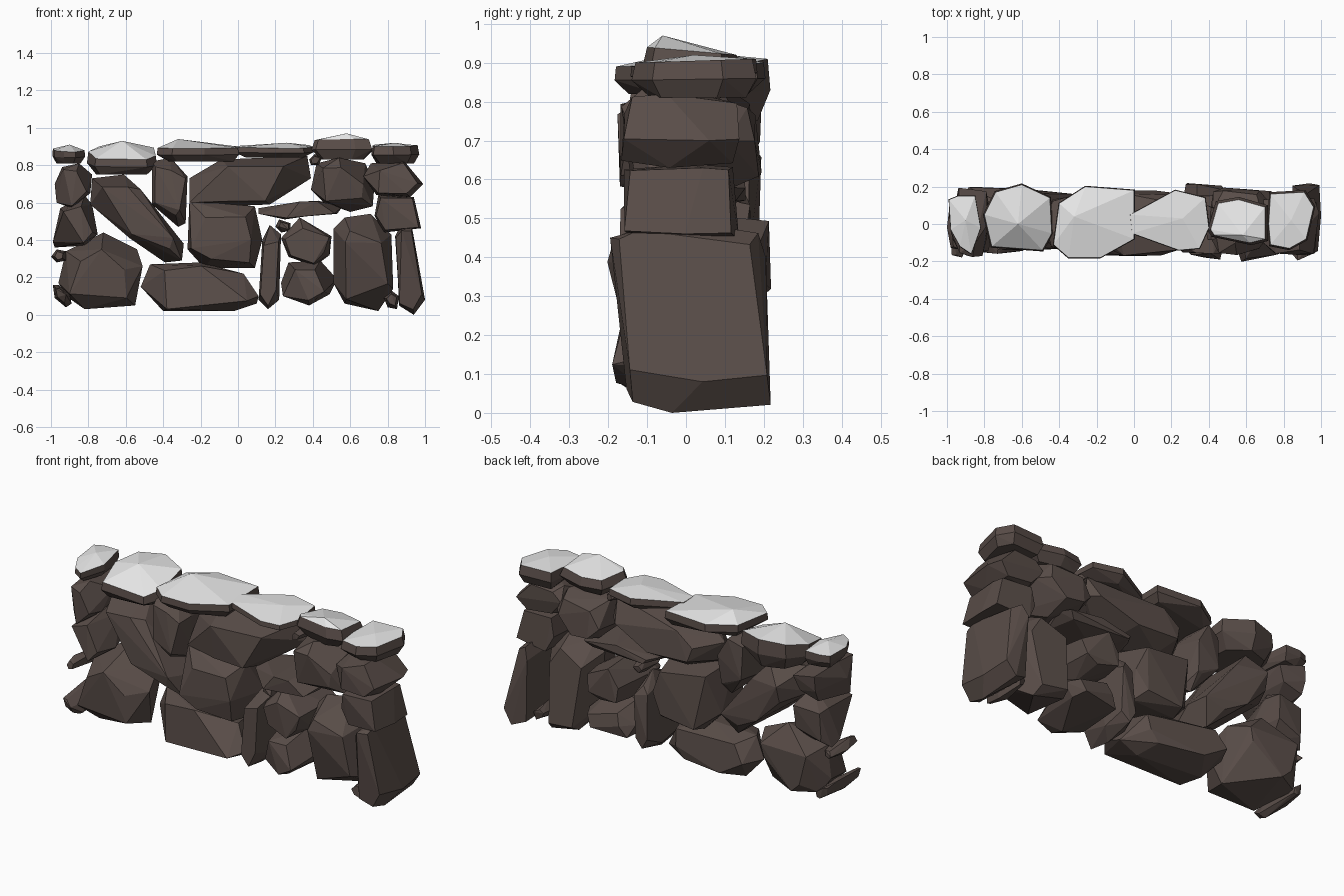
import bpy
import bmesh
import math
import random
from mathutils import Vector

if "Cube" in bpy.data.objects:
    bpy.data.objects.remove(bpy.data.objects["Cube"])


def material(name, colour):
    mat = bpy.data.materials.new(name)
    mat.use_nodes = True
    mat.diffuse_color = colour
    mat.node_tree.nodes["Principled BSDF"].inputs["Base Color"].default_value = colour
    return mat


STONE = material("brown_stone", (0.1, 0.074, 0.065, 1))
SNOW = material("white_snow", (0.8, 0.8, 0.8, 1))
rng = random.Random(11)


def hull_object(name, points, location, materials):
    """Wrap points in a faceted convex hull; snow lies on its upward faces."""
    bm = bmesh.new()
    for p in points:
        bm.verts.new(p)
    hull = bmesh.ops.convex_hull(bm, input=bm.verts)
    loose = {v for v in hull["geom_interior"] + hull["geom_unused"]
             if isinstance(v, bmesh.types.BMVert) and v.is_valid}
    bmesh.ops.delete(bm, geom=list(loose), context="VERTS")
    bmesh.ops.dissolve_limit(bm, angle_limit=math.radians(6),
                             verts=bm.verts, edges=bm.edges)
    bmesh.ops.recalc_face_normals(bm, faces=bm.faces)
    if SNOW in materials:
        for face in bm.faces:
            face.material_index = int(face.normal.z > 0.6)
    mesh = bpy.data.meshes.new(name)
    bm.to_mesh(mesh)
    bm.free()
    for mat in materials:
        mesh.materials.append(mat)
    obj = bpy.data.objects.new(name, mesh)
    obj.location = location
    bpy.context.collection.objects.link(obj)


def stone(name, profile, front=-17, back=17, keep=(0.55, 0.92), rim=0.6, turn=0, lean=0):
    """Chiselled block: a front profile (in hundredths) narrowing to front and back faces.
    Turn and lean shear its depth along x and z."""
    outline = [Vector((x, 0, z)) / 100 for x, z in profile]
    centre = sum(outline, Vector()) / len(outline)
    centre.y, half = (front + back) / 200, (back - front) / 200
    points = []
    for i, p in enumerate(outline):
        offset = Vector((p.x - centre.x, 0, p.z - centre.z))
        # widest ring, wandering in depth
        points.append(offset + Vector((0, half * rng.uniform(-rim, rim), 0)))
        # rough front and back faces
        for side in (-1, 1):
            if len(outline) > 6 and (i + (side > 0)) % 3 == 0:
                continue
            ring = offset * rng.uniform(*keep)
            ring.y = side * half * rng.uniform(0.78, 1)
            points.append(ring)
    for p in points:
        p.y += turn * p.x + lean * p.z
    hull_object(name, points, centre, [STONE])


def chip(name, profile, front=-15, back=15):
    stone(name, profile, front, back, keep=(0.45, 0.75))


def coping(name, plan, front_z, back_z, peak, bottom, spread=1.04):
    """Flat stone from a plan outline, with a tilted snowy top rising to a peak."""
    outline = [Vector((x, y, 0)) / 100 for x, y in plan]
    centre = sum(outline, Vector()) / len(outline)
    low = min(p.y for p in outline)
    depth = max(p.y for p in outline) - low
    points = [Vector(peak) / 100 - centre]
    for p in outline:
        offset = p - centre
        top = (front_z + (back_z - front_z) * (p.y - low) / depth) / 100
        middle = (top + bottom / 100) / 2
        # snowy rim, widest ring and underside
        points.append(offset + Vector((0, 0, top)))
        points.append(offset * spread + Vector((0, 0, middle)))
        points.append(offset * rng.uniform(0.65, 0.9) + Vector((0, 0, bottom / 100)))
    hull_object(name, points, centre, [STONE, SNOW])


# Snow-covered coping stones, left to right across the front
coping("coping_end_west", [(-99, 13), (-94, 15), (-85, 15), (-82, -2), (-87, -16), (-93, -12), (-98, -3)],
       87, 89, (-90, 2, 91), 81, spread=1.02)
coping("coping_wide_west", [(-80, 5), (-74, 17), (-60, 21), (-45, 14), (-44, -5), (-49, -14), (-76, -12)],
       83, 91, (-62, 0, 93), 75)
coping("coping_long", [(-40, 11), (-26, 20), (0, 18), (0, -8), (-18, -18), (-35, -18), (-43, -11)],
       89, 90, (-32, 4, 94), 82, spread=1.02)
coping("coping_flat", [(-2, 5), (22, 18), (38, 14), (40, -2), (35, -13), (24, -14), (-1, -5)],
       89, 91, (26, 3, 92), 84, spread=1.02)
coping("coping_peak", [(41, -3), (45, 11), (56, 13), (70, 9), (70, -8), (62, -10), (43, -6)],
       94, 92, (58, -6, 97), 83, spread=1.12)
coping("coping_end_east", [(72, 0), (73, 16), (91, 17), (96, 9), (92, -8), (83, -13), (73, -11)],
       90, 91, (84, 2, 92), 81, spread=1.07)

# Upper course
stone("upper_end_west", [(-98, 70), (-94, 79), (-85, 81), (-78, 75), (-79, 65), (-89, 57), (-97, 60)], -18, 20)
stone("upper_upright", [(-46, 59), (-46, 82), (-36, 84), (-27, 74), (-28, 49), (-32, 47)], -15, 15)
stone("upper_long", [(-26, 73), (-9, 83), (37, 85), (39, 73), (17, 59), (-7, 58), (-26, 60)], -17, 18)
stone("upper_block", [(39, 67), (42, 81), (54, 84), (68, 81), (73, 70), (72, 58), (60, 55), (46, 60)], -17, 20, lean=-0.15)
stone("upper_end_east", [(67, 74), (71, 81), (89, 82), (99, 70), (92, 63), (74, 64)], -17, 14)
chip("upper_chip", [(38, 83), (41, 86), (45, 84), (43, 80), (39, 80)], -10, 10)

# Middle course
stone("middle_end_west", [(-99, 39), (-95, 57), (-82, 64), (-78, 59), (-75, 43), (-82, 37), (-98, 36)], -17, 18)
stone("middle_slanted", [(-79, 59), (-78, 73), (-61, 75), (-52, 67), (-29, 38), (-30, 29), (-39, 28), (-58, 41)], -16, 20)
stone("middle_block", [(-27, 35), (-26, 61), (9, 58), (13, 40), (9, 25), (-18, 25)], -18, 18)
stone("middle_slab", [(11, 57), (33, 61), (43, 61), (56, 58), (53, 54), (25, 51), (11, 54)], -16, 16, keep=(0.75, 0.95))
stone("middle_nugget", [(23, 41), (33, 52), (50, 42), (49, 32), (41, 26), (27, 31)], -17, 22)
stone("middle_end_east", [(73, 53), (75, 64), (94, 63), (98, 46), (78, 44)], -16, 14, keep=(0.85, 0.98))
chip("middle_chip_west", [(-100, 31), (-97, 35), (-92, 34), (-92, 29), (-97, 28)], -15, 12)
chip("middle_chip", [(20, 47), (22, 51), (28, 49), (28, 45), (23, 44)], -10, 10)

# Base course
stone("base_boulder", [(-96, 17), (-92, 34), (-72, 44), (-54, 35), (-51, 26), (-55, 5), (-82, 3), (-92, 10)], -18, 20)
stone("base_long", [(-52, 15), (-47, 27), (-20, 28), (3, 22), (11, 10), (10, 6), (-2, 2), (-40, 2)], -14, 14, turn=-0.15)
stone("base_sliver", [(11, 8), (13, 40), (17, 48), (23, 43), (22, 8), (16, 3)], -15, 17)
stone("base_nugget", [(23, 17), (27, 28), (44, 29), (53, 19), (49, 11), (38, 5), (24, 10)], -19, 20)
stone("base_tall", [(51, 17), (51, 46), (57, 52), (71, 54), (82, 43), (83, 14), (75, 2), (57, 6)], -19, 18, lean=-0.15)
stone("base_end_east", [(84, 42), (87, 48), (93, 47), (100, 8), (94, 0), (86, 5)], -18, 22, keep=(0.8, 0.95), rim=0.8, lean=-0.08)
chip("base_chip_west", [(-99, 16), (-96, 16), (-90, 11), (-89, 6), (-92, 4), (-98, 9)], -18, 15)
chip("base_chip_east", [(78, 9), (82, 13), (86, 10), (85, 3), (80, 4)], -13, 15)
